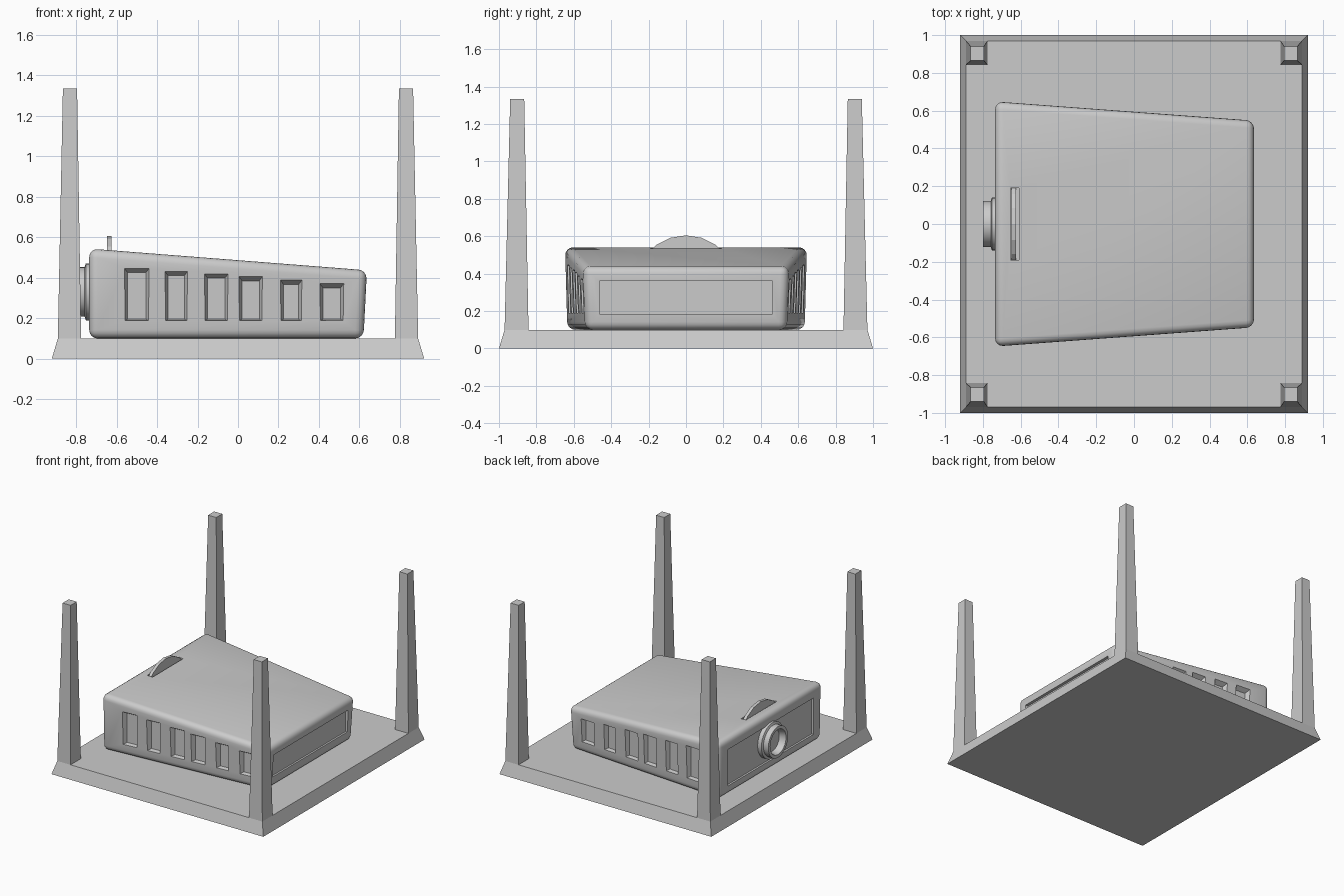
import bpy, bmesh, math

if "Cube" in bpy.data.objects:
    bpy.data.objects.remove(bpy.data.objects["Cube"])


def make(name, bm):
    bmesh.ops.recalc_face_normals(bm, faces=bm.faces[:])
    me = bpy.data.meshes.new(name)
    bm.to_mesh(me)
    bm.free()
    ob = bpy.data.objects.new(name, me)
    bpy.context.collection.objects.link(ob)
    return ob


def loft(name, a, b, bevel=0.0):
    """Closed block between two matching loops of points."""
    bm = bmesh.new()
    va = [bm.verts.new(p) for p in a]
    vb = [bm.verts.new(p) for p in b]
    bm.faces.new(va[::-1])
    bm.faces.new(vb)
    n = len(va)
    for i in range(n):
        j = (i + 1) % n
        bm.faces.new((va[i], va[j], vb[j], vb[i]))
    if bevel:
        bmesh.ops.bevel(bm, geom=bm.edges[:], offset=bevel, segments=4,
                        profile=0.5, affect='EDGES')
    return make(name, bm)


def rect(x0, x1, y0, y1, z):
    return [(x0, y0, z), (x1, y0, z), (x1, y1, z), (x0, y1, z)]


def rect_x(x, y, z0, z1):
    return [(x, -y, z0), (x, y, z0), (x, y, z1), (x, -y, z1)]


def activate(ob):
    bpy.ops.object.select_all(action='DESELECT')
    ob.select_set(True)
    bpy.context.view_layer.objects.active = ob


def cut(ob, cutter):
    cutter.hide_render = True
    m = ob.modifiers.new("cut", 'BOOLEAN')
    m.operation = 'DIFFERENCE'
    m.solver = 'EXACT'
    m.object = cutter
    activate(ob)
    bpy.ops.object.modifier_apply(modifier=m.name)
    bpy.data.objects.remove(cutter)


def lathe_x(name, profile, cz, n=32):
    """Revolve (x, radius) points about an axis along x."""
    bm = bmesh.new()
    rings = []
    for x, r in profile:
        rings.append([bm.verts.new((x, r * math.sin(2 * math.pi * i / n),
                                    cz + r * math.cos(2 * math.pi * i / n)))
                      for i in range(n)])
    for r0, r1 in zip(rings, rings[1:]):
        for i in range(n):
            j = (i + 1) % n
            bm.faces.new((r0[i], r0[j], r1[j], r1[i]))
    bm.faces.new(rings[0])
    bm.faces.new(rings[-1][::-1])
    return make(name, bm)


# Tray: sloping-edged plate with four tapered corner posts
loft("base_plate", rect(-.92, .92, -1, 1, 0), rect(-.89, .89, -.97, .97, .1))
for sx in (-1, 1):
    for sy in (-1, 1):
        loft("post", [(sx * x, sy * y, z) for x, y, z in rect(.775, .89, .842, .97, .1)],
             [(sx * x, sy * y, z) for x, y, z in rect(.795, .865, .865, .94, 1.335)])


# Wedge-shaped projector case, narrowing and lowering toward +x
def wall(x):
    return .647 - .0736 * (x + .70)


X0, X1 = -.735, .637
body = loft("projector_case",
            [(X0, -wall(X0) + .012, .1), (.62, -wall(X1) + .012, .1),
             (.62, wall(X1) - .012, .1), (X0, wall(X0) - .012, .1)],
            [(X0, -wall(X0), .544), (X1, -wall(X1), .437),
             (X1, wall(X1), .437), (X0, wall(X0), .544)], .042)

# Six tapered vent windows on both sides
vents = [(-.56, -.44, .445), (-.36, -.25, .43), (-.165, -.05, .418),
         (.005, .12, .405), (.21, .315, .387), (.405, .522, .37)]
for sy in (-1, 1):
    for x0, x1, top in vents:
        def ring(grow, out):
            k = .015 * grow
            a, b, c, d = x0 + .015 - k, x1 - .015 + k, .195 - .008 * grow, top - .02 + .02 * grow
            return [(x, sy * (wall(x) - .004 + out), z)
                    for x, z in ((a, c), (b, c), (b, d), (a, d))]
        cut(body, loft("vent_cutter", ring(0, -.035), ring(2, .035)))

# Recessed panels at both ends and the slot for the focus wheel
cut(body, loft("panel_cutter", rect_x(.61, .463, .185, .36), rect_x(.7, .463, .185, .36)))
cut(body, loft("panel_cutter", rect_x(-.8, .53, .17, .455), rect_x(-.72, .53, .17, .455)))
cut(body, loft("slot_cutter", rect(-.655, -.61, -.19, .19, .50), rect(-.655, -.61, -.19, .19, .6)))
activate(body)
bpy.ops.object.shade_smooth_by_angle(angle=math.radians(30))

# Focus wheel poking out of the top
lathe_x("focus_wheel", [(-.648, .27), (-.624, .27)], .335, 20)

# Lens ring with flange and recessed glass
lens = lathe_x("lens", [(-.70, .14), (-.752, .14), (-.758, .122), (-.80, .122),
                        (-.80, .098), (-.75, .085)], .33)
activate(lens)
bpy.ops.object.shade_smooth_by_angle(angle=math.radians(30))
